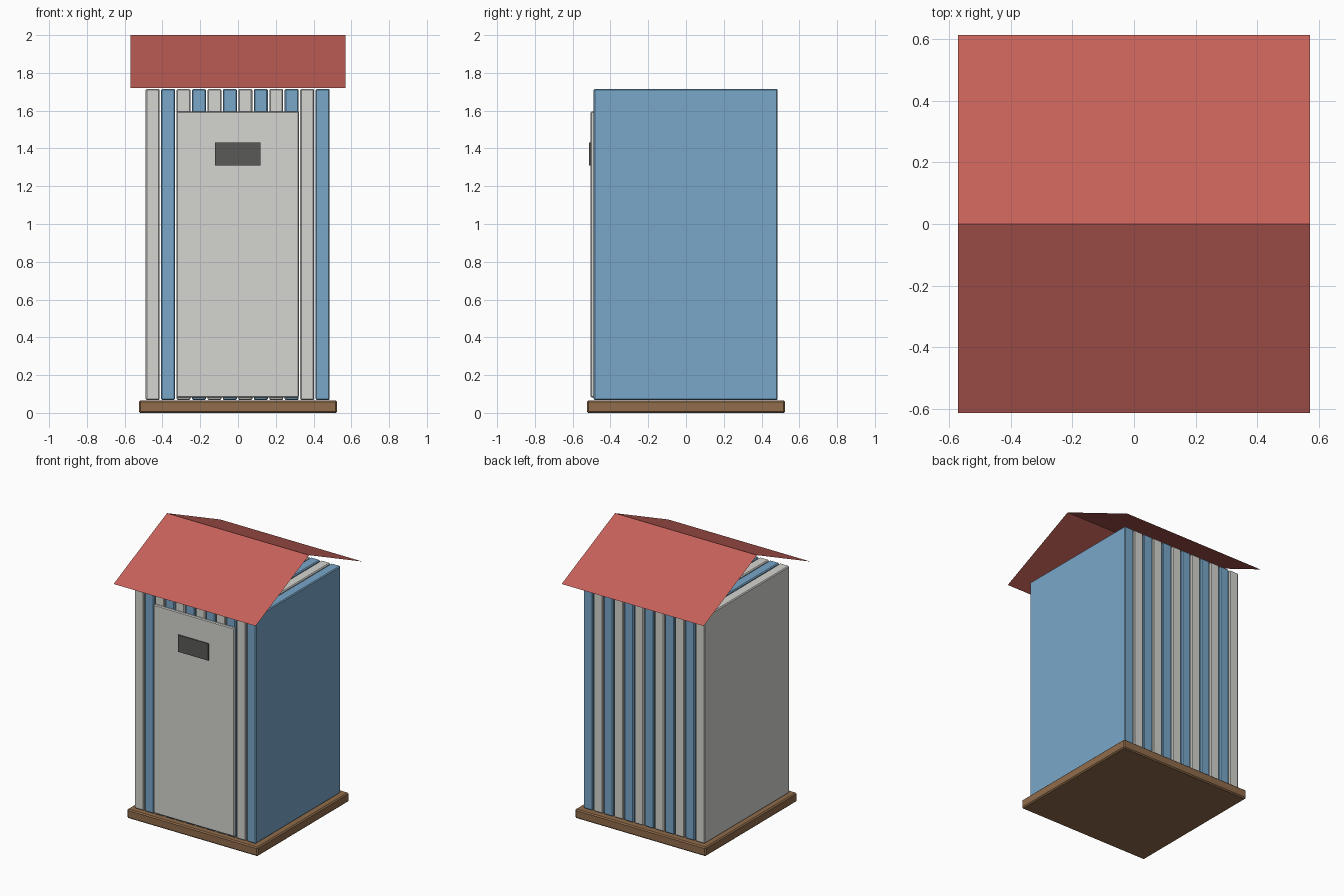
import bpy
import bmesh
from mathutils import Vector

old = bpy.data.objects.get("Cube")
if old:
    bpy.data.objects.remove(old, do_unlink=True)


def material(name, rgb):
    mat = bpy.data.materials.new(name)
    mat.use_nodes = True
    color = (*rgb, 1)
    mat.diffuse_color = color
    mat.node_tree.nodes["Principled BSDF"].inputs["Base Color"].default_value = color
    return mat


WHITE = material("off_white_paint", (0.66, 0.66, 0.63))
BLUE = material("blue_paint", (0.19, 0.39, 0.59))
RED = material("red_roof", (0.56, 0.12, 0.10))
BROWN = material("brown_wood", (0.28, 0.15, 0.07))
DARK = material("dark_grey", (0.10, 0.10, 0.095))


def add_object(name, bm, mat):
    mesh = bpy.data.meshes.new(name)
    bm.to_mesh(mesh)
    bm.free()
    mesh.materials.append(mat)
    obj = bpy.data.objects.new(name, mesh)
    bpy.context.collection.objects.link(obj)
    return obj


def box(name, low, high, mat, bevel=0.0):
    """Box between two corners, with an optional chamfer."""
    low, high = Vector(low), Vector(high)
    bm = bmesh.new()
    bmesh.ops.create_cube(bm, size=1)
    bmesh.ops.scale(bm, vec=high - low, verts=bm.verts)
    bmesh.ops.translate(bm, vec=(low + high) / 2, verts=bm.verts)
    obj = add_object(name, bm, mat)
    if bevel:
        mod = obj.modifiers.new("chamfer", 'BEVEL')
        mod.width = bevel
        mod.segments = 1
    return obj


# Floor slab
box("floor_base", (-0.525, -0.525, 0), (0.525, 0.525, 0.066), BROWN, 0.008)

# Twelve full-depth planks in alternating colours
COUNT, PITCH, WIDTH = 12, 0.0818, 0.074
for i in range(COUNT):
    x = -0.002 + (i - (COUNT - 1) / 2) * PITCH
    box(f"wall_plank_{i + 1}", (x - WIDTH / 2, -0.489, 0.068),
        (x + WIDTH / 2, 0.485, 1.715), BLUE if i % 2 else WHITE, 0.006)

# Door and its dark vent plate
box("door", (-0.326, -0.505, 0.082), (0.324, -0.485, 1.596), WHITE, 0.006)
box("door_vent_plate", (-0.123, -0.513, 1.31), (0.12, -0.504, 1.432), DARK)

# Thin pitched roof, open at both gables
bm = bmesh.new()
rows = [[bm.verts.new((x, y, z)) for x in (-0.57, 0.57)]
        for y, z in ((-0.612, 1.72), (0, 2), (0.612, 1.72))]
for a, b in zip(rows, rows[1:]):
    bm.faces.new((a[0], a[1], b[1], b[0]))
add_object("roof", bm, RED)
